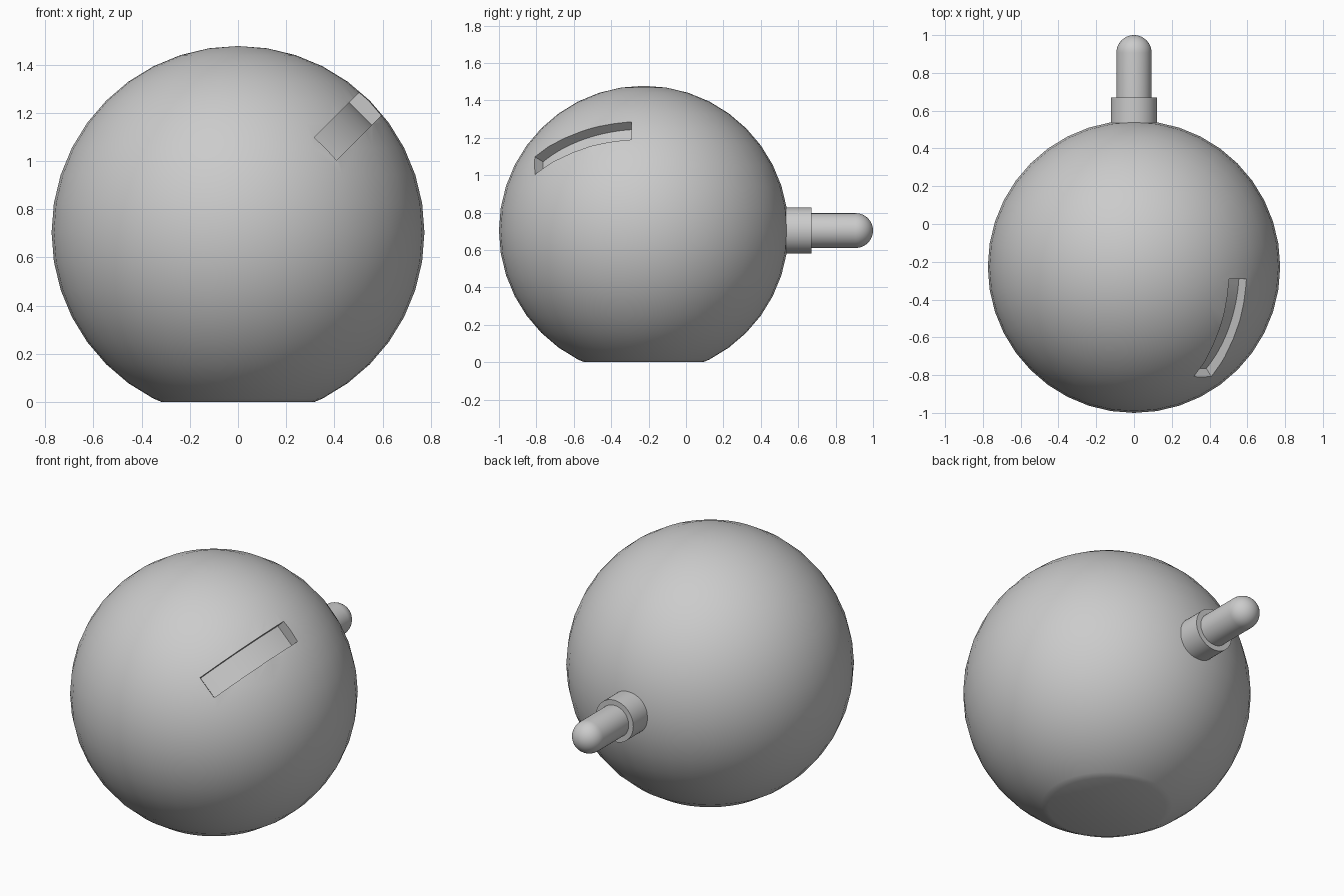
import bpy, bmesh, math
from mathutils import Vector, Matrix

old = bpy.data.objects.get("Cube")
if old:
    bpy.data.objects.remove(old, do_unlink=True)

CENTRE = Vector((0, -0.226, 0.704))
R = 0.774          # ball radius
FLOOR_R = 0.711    # radius of the slot floor

grey = bpy.data.materials.new("plain grey")
grey.use_nodes = True
colour = (0.6, 0.6, 0.6, 1)
grey.diffuse_color = colour
grey.node_tree.nodes["Principled BSDF"].inputs["Base Color"].default_value = colour


def add_object(name, bm):
    bmesh.ops.recalc_face_normals(bm, faces=bm.faces)
    mesh = bpy.data.meshes.new(name)
    bm.to_mesh(mesh)
    bm.free()
    mesh.materials.append(grey)
    ob = bpy.data.objects.new(name, mesh)
    bpy.context.collection.objects.link(ob)
    return ob


def activate(ob):
    bpy.ops.object.select_all(action="DESELECT")
    ob.select_set(True)
    bpy.context.view_layer.objects.active = ob


def smooth(ob):
    activate(ob)
    bpy.ops.object.shade_smooth_by_angle(angle=math.radians(35))


def lathe(name, profile, steps=48):
    """Turn (radius, y) points around the y axis through the ball centre."""
    bm = bmesh.new()
    verts = [bm.verts.new((r, y, CENTRE.z)) for r, y in profile]
    edges = [bm.edges.new(pair) for pair in zip(verts, verts[1:])]
    bmesh.ops.spin(bm, geom=verts + edges, cent=(0, 0, CENTRE.z), axis=(0, 1, 0),
                   angle=math.tau, steps=steps)
    bmesh.ops.remove_doubles(bm, verts=bm.verts, dist=0.0001)
    ob = add_object(name, bm)
    smooth(ob)
    return ob


# Ball with a flat base
bm = bmesh.new()
bmesh.ops.create_uvsphere(bm, u_segments=40, v_segments=20, radius=R,
                          matrix=Matrix.Translation(CENTRE))
cut = bmesh.ops.bisect_plane(bm, geom=bm.verts[:] + bm.edges[:] + bm.faces[:],
                             plane_co=(0, 0, 0), plane_no=(0, 0, -1), clear_outer=True)
rim = [e for e in cut["geom_cut"] if isinstance(e, bmesh.types.BMEdge)]
bmesh.ops.edgeloop_fill(bm, edges=rim)
body = add_object("ball_body", bm)

# Curved slot cutter: a box section swept along an arc on the upper left front
out = Vector((1, 0, 1)).normalized()
side = Vector((1, 0, -1)).normalized()
front = Vector((0, -1, 0))
bm = bmesh.new()
sections = []
STEPS = 20
for i in range(STEPS + 1):
    a = math.radians(4.8 + (49.2 - 4.8) * i / STEPS)
    ray = out * math.cos(a) + front * math.sin(a)
    sections.append([bm.verts.new(CENTRE + ray * r + side * t)
                     for r, t in ((FLOOR_R, -0.055), (FLOOR_R, 0.077), (0.85, 0.077), (0.85, -0.055))])
for a, b in zip(sections, sections[1:]):
    for k in range(4):
        n = (k + 1) % 4
        bm.faces.new((a[k], a[n], b[n], b[k]))
bm.faces.new(sections[0])
bm.faces.new(sections[-1])
cutter = add_object("slot_cutter", bm)
cutter.hide_render = True

activate(body)
mod = body.modifiers.new("slot", "BOOLEAN")
mod.operation = "DIFFERENCE"
mod.solver = "EXACT"
mod.object = cutter
bpy.ops.object.modifier_apply(modifier=mod.name)
bpy.data.objects.remove(cutter, do_unlink=True)
smooth(body)

# Collar and round-ended pin at the back
lathe("rear_collar", [(0, 0.48), (0.123, 0.48), (0.123, 0.67), (0, 0.67)])
PIN = 0.093
dome = [(PIN * math.cos(a), 1 - PIN + PIN * math.sin(a))
        for a in (math.pi / 2 * i / 10 for i in range(10))]
lathe("rear_pin", [(0, 0.6), (PIN, 0.6)] + dome + [(0, 1)])
